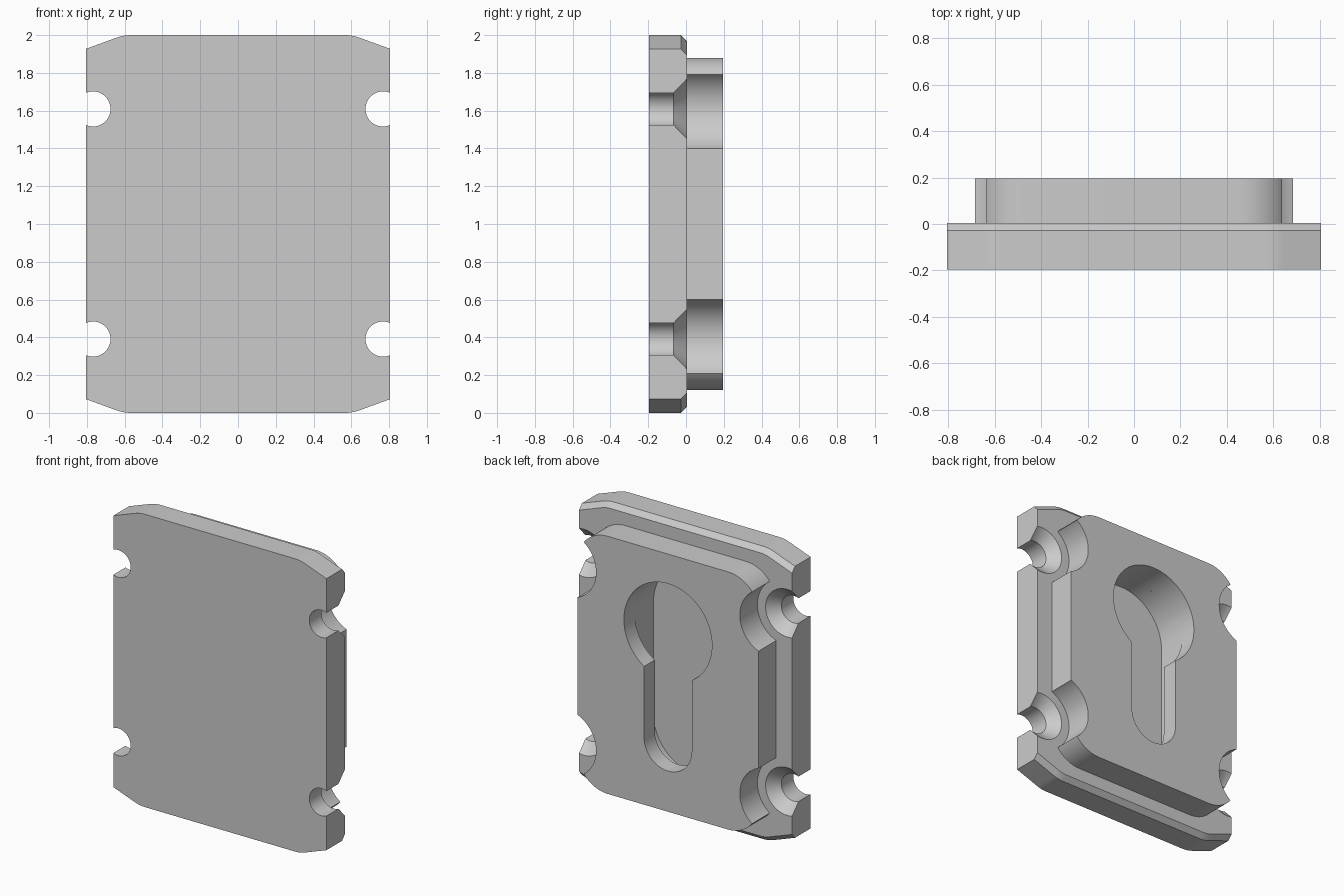
import bpy, bmesh, math

if "Cube" in bpy.data.objects:
    bpy.data.objects.remove(bpy.data.objects["Cube"])

MID = 1.0                      # height of the mirror line
HOLE = (0.768, 0.609)          # screw hole centre, relative to the mirror line
RING = 64


def arc(cx, cz, r, a0, a1, n):
    """Points on an arc, angles in degrees."""
    return [(cx + r * math.cos(math.radians(a0 + (a1 - a0) * i / n)),
             cz + r * math.sin(math.radians(a0 + (a1 - a0) * i / n))) for i in range(n + 1)]


def circle(cx, cz, r):
    return arc(cx, cz, r, 0, 360, RING)[:-1]


def four_way(quarter):
    """Mirror a side-to-top quarter outline into a closed loop around the mirror line."""
    half = quarter + [(-x, z) for x, z in reversed(quarter)]
    loop = half + [(x, -z) for x, z in reversed(half)]
    return [(x, z + MID) for x, z in loop]


def loft(name, layers):
    """Solid through equal-length outlines, each given as (y, points)."""
    bm = bmesh.new()
    rings = [[bm.verts.new((x, y, z)) for x, z in pts] for y, pts in layers]
    n = len(rings[0])
    for a, b in zip(rings, rings[1:]):
        for i in range(n):
            j = (i + 1) % n
            bm.faces.new((a[i], a[j], b[j], b[i]))
    bm.faces.new(rings[0])
    bm.faces.new(rings[-1])
    bmesh.ops.recalc_face_normals(bm, faces=bm.faces)
    mesh = bpy.data.meshes.new(name)
    bm.to_mesh(mesh)
    bm.free()
    ob = bpy.data.objects.new(name, mesh)
    bpy.context.collection.objects.link(ob)
    return ob


def combine(target, tool, operation):
    """Apply a boolean and discard the tool."""
    mod = target.modifiers.new("cut", 'BOOLEAN')
    mod.operation, mod.solver, mod.object = operation, 'EXACT', tool
    bpy.ops.object.select_all(action='DESELECT')
    bpy.context.view_layer.objects.active = target
    target.select_set(True)
    bpy.ops.object.modifier_apply(modifier=mod.name)
    bpy.data.objects.remove(tool)


def plate_outline(inset):
    slope = math.tan(math.radians(20))
    r = 0.23
    corner_z = 0.77 + r * math.cos(math.radians(20)) \
        - (0.805 - 0.565 - r * math.sin(math.radians(20))) * slope
    side = (0.805, corner_z - inset / math.cos(math.radians(20)))
    return four_way([side] + arc(0.565, 0.77, r - inset, 70, 90, 6))


def keyhole(cz, r, w, bottom):
    """Round head with a straight, round-ended slot below it."""
    a = math.degrees(math.acos(w / r))
    return arc(0, cz, r, -a, 180 + a, 48) + arc(0, bottom, w, 180, 360, 32)


# base plate with chamfered top and bottom back edges
cover = loft("lock_cover_plate", [(-0.195, plate_outline(0)),
                                  (-0.027, plate_outline(0)),
                                  (0.005, plate_outline(0.033))])

# raised pad with rounded corners
pad = loft("raised_pad", [(y, four_way(arc(0.455, 0.65, 0.23, 0, 90, 20)))
                          for y in (-0.02, 0.195)])

# clearance notches in the pad, countersunk screw holes in the plate
for sx in (-1, 1):
    for sz in (-1, 1):
        cx, cz = sx * HOLE[0], MID + sz * HOLE[1]
        combine(pad, loft("notch", [(y, circle(cx, cz, 0.225)) for y in (-0.1, 0.3)]),
                'DIFFERENCE')
        combine(cover, loft("screw_hole", [(-0.3, circle(cx, cz, 0.093)),
                                           (-0.065, circle(cx, cz, 0.093)),
                                           (0.035, circle(cx, cz, 0.193))]), 'DIFFERENCE')
combine(cover, pad, 'UNION')

# wide inner cavity, then the keyhole opening through the lip
cavity = arc(0, 1.345, 0.333, 0, 180, 32) + arc(0, 0.578, 0.333, 180, 360, 32)
combine(cover, loft("cavity", [(y, cavity) for y in (-0.125, 0.08)]), 'DIFFERENCE')
opening = keyhole(1.345, 0.333, 0.18, 0.578)
combine(cover, loft("opening", [(y, opening) for y in (0.0, 0.3)]), 'DIFFERENCE')

# finish
grey = bpy.data.materials.new("light_grey")
grey.diffuse_color = (0.6, 0.6, 0.6, 1)
grey.use_nodes = True
grey.node_tree.nodes["Principled BSDF"].inputs["Base Color"].default_value = grey.diffuse_color
cover.data.materials.clear()
cover.data.materials.append(grey)
for p in cover.data.polygons:
    p.material_index = 0
bpy.ops.object.select_all(action='DESELECT')
cover.select_set(True)
bpy.context.view_layer.objects.active = cover
bpy.ops.object.shade_smooth_by_angle(angle=math.radians(15))
